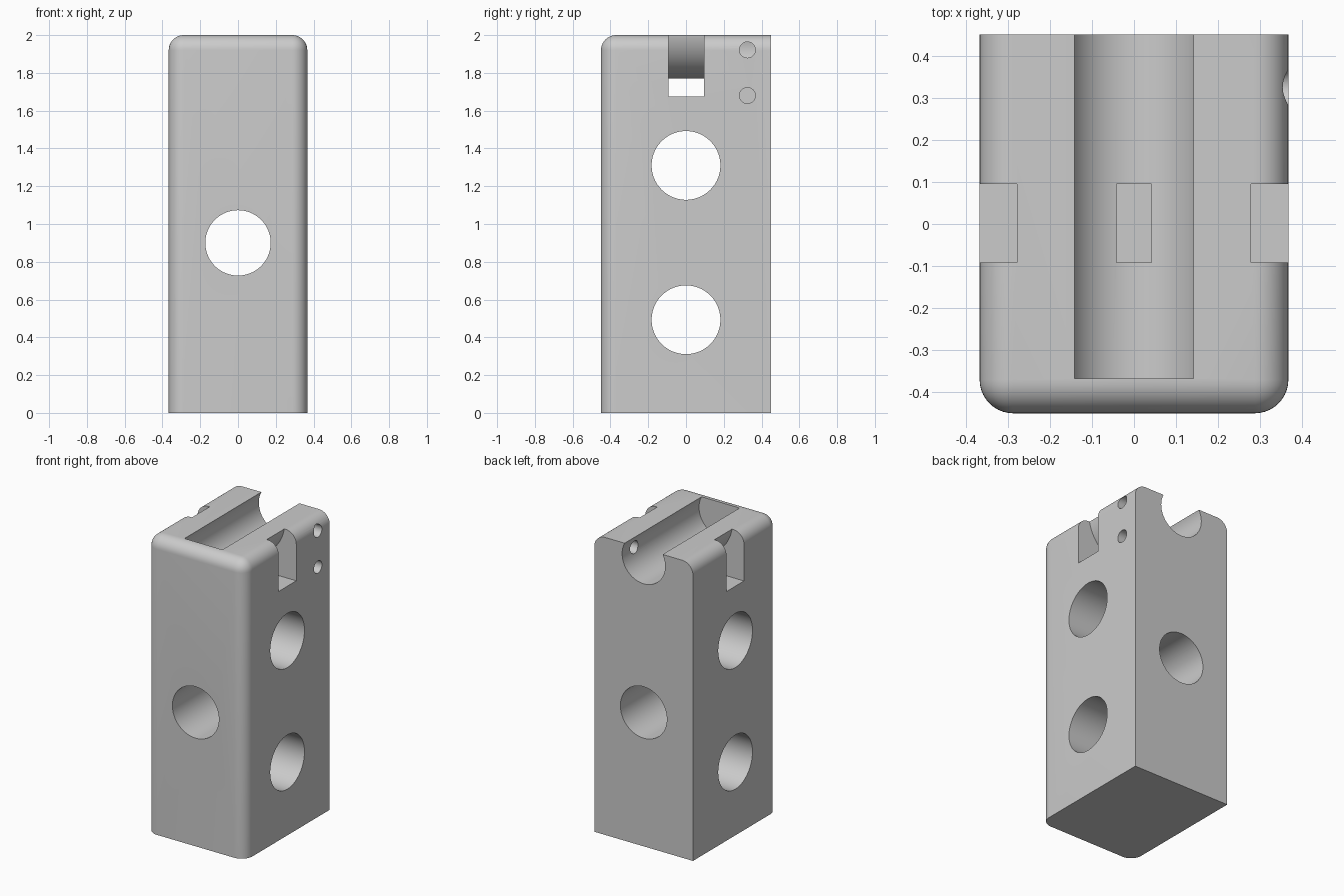
import bpy, bmesh
from mathutils import Matrix, Vector

cube = bpy.data.objects.get("Cube")
if cube:
    bpy.data.objects.remove(cube, do_unlink=True)

W, D, H = 0.367, 0.45, 2.0     # half width, half depth, height
FILLET = 0.08

grey = bpy.data.materials.new("plain_grey")
grey.use_nodes = True
grey.diffuse_color = (0.6, 0.6, 0.6, 1)
grey.node_tree.nodes["Principled BSDF"].inputs["Base Color"].default_value = (0.6, 0.6, 0.6, 1)


def finish(bm, name):
    bmesh.ops.recalc_face_normals(bm, faces=bm.faces)
    mesh = bpy.data.meshes.new(name)
    bm.to_mesh(mesh)
    bm.free()
    mesh.materials.append(grey)
    obj = bpy.data.objects.new(name, mesh)
    bpy.context.collection.objects.link(obj)
    return obj


def box(low, high):
    bm = bmesh.new()
    low, high = Vector(low), Vector(high)
    size = Matrix.Diagonal((*(high - low), 1))
    bmesh.ops.create_cube(bm, size=1, matrix=Matrix.Translation((low + high) / 2) @ size)
    return bm


def rod(name, axis, start, end, radius, sides=96):
    """Cylinder along axis; start is one end's centre, end the other coordinate."""
    bm = bmesh.new()
    i = "xyz".index(axis)
    centre = Vector(start)
    length = abs(end - centre[i])
    centre[i] = (centre[i] + end) / 2
    turn = Matrix.Rotation(1.5707963, 4, "Y" if axis == "x" else "X")
    bmesh.ops.create_cone(bm, cap_ends=True, segments=sides, radius1=radius, radius2=radius,
                          depth=length, matrix=Matrix.Translation(centre) @ turn)
    return finish(bm, name)


def cut(target, cutter):
    mod = target.modifiers.new("cut_" + cutter.name, "BOOLEAN")
    mod.operation = "DIFFERENCE"
    mod.solver = "EXACT"
    mod.object = cutter
    cutter.hide_render = True
    cutter.hide_set(True)
    bpy.context.view_layer.objects.active = target
    bpy.ops.object.modifier_apply(modifier=mod.name)
    bpy.data.objects.remove(cutter, do_unlink=True)


# Block, rounded on the upright front edges and on the top front and sides
bm = box((-W, -D, 0), (W, D, H))
rounded = []
for e in bm.edges:
    mid = (e.verts[0].co + e.verts[1].co) / 2
    upright_front = abs(mid.z - H / 2) < 0.01 and mid.y < 0
    top_edge = mid.z > H - 0.01 and mid.y < D - 0.01
    if upright_front or top_edge:
        rounded.append(e)
bmesh.ops.bevel(bm, geom=rounded, offset=FILLET, offset_type="OFFSET", segments=10,
                profile=0.5, affect="EDGES", clamp_overlap=True)
block = finish(bm, "holder_block")

# Strap slot that wraps round beneath a cradle
slot = finish(box((-0.6, -0.092, 1.675), (0.6, 0.095, 2.3)), "strap_slot")
cut(slot, rod("cradle_core", "y", (0, -0.3, 2.05), 0.3, 0.2825, 128))
cut(block, slot)

# Open-topped round channel, closed at the front
cut(block, rod("channel", "y", (0, -0.367, 1.925), 0.6, 0.16))

# Through holes across and front to back
for z in (0.493, 1.31):
    cut(block, rod("cross_hole", "x", (-0.6, 0, z), 0.6, 0.182))
cut(block, rod("front_hole", "y", (0, -0.6, 0.9), 0.6, 0.173))

# Small side holes
for z in (1.68, 1.922):
    cut(block, rod("pin_hole", "x", (0, 0.325, z), 0.6, 0.042, 48))

# Smooth curved faces, keep hard edges
bpy.ops.object.select_all(action="DESELECT")
block.select_set(True)
bpy.context.view_layer.objects.active = block
bpy.ops.object.shade_smooth_by_angle(angle=0.5)
